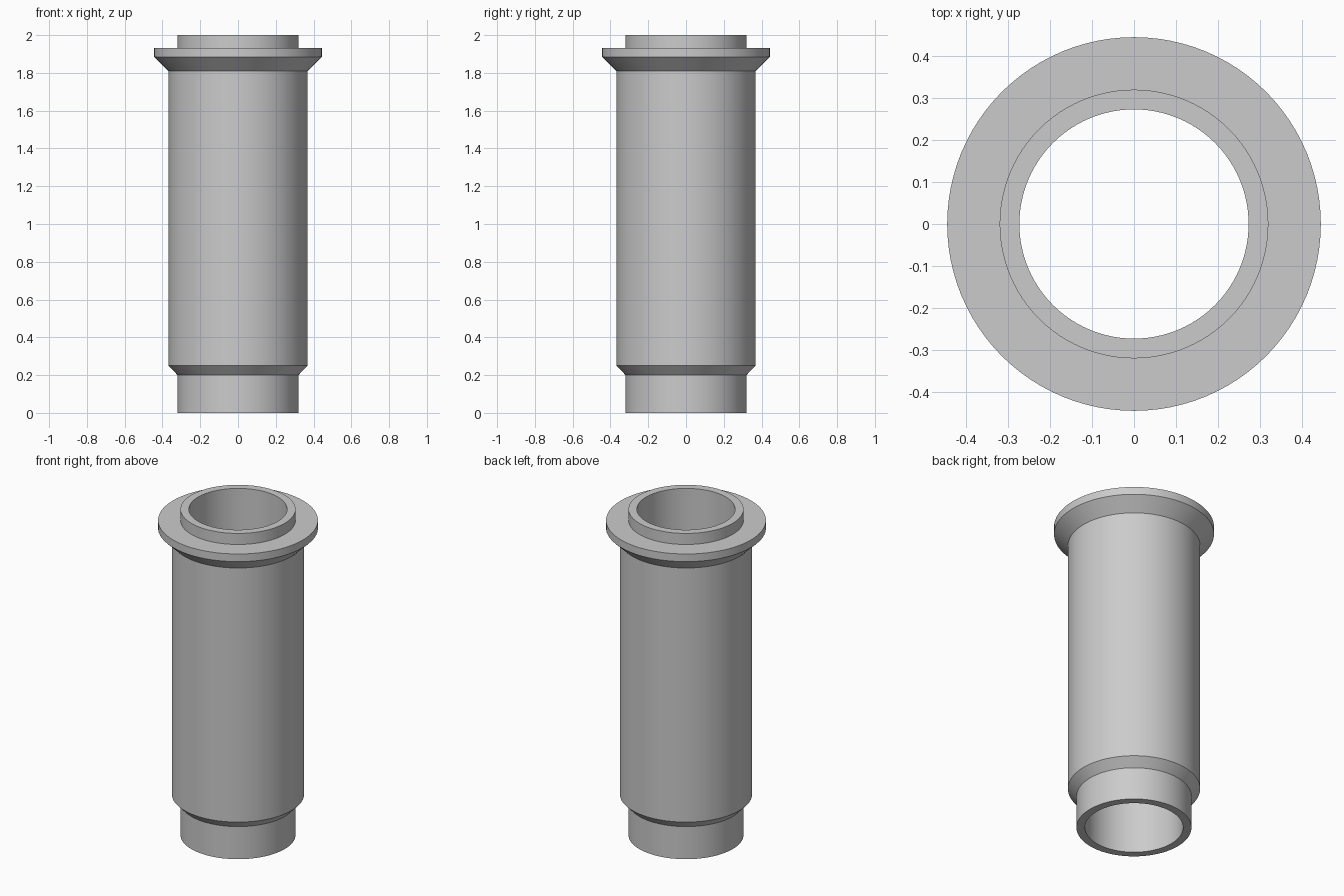
import bpy, bmesh, math

cube = bpy.data.objects.get("Cube")
if cube:
    bpy.data.objects.remove(cube, do_unlink=True)

SEGMENTS = 96
BORE = 0.273

# Plain grey finish
grey = bpy.data.materials.new("plain_grey")
grey.use_nodes = True
colour = (0.6, 0.6, 0.6, 1)
grey.diffuse_color = colour
grey.node_tree.nodes["Principled BSDF"].inputs["Base Color"].default_value = colour


def lathe(name, profile):
    """Spin a closed (radius, height) profile around the z axis."""
    bm = bmesh.new()
    verts = [bm.verts.new((r, 0, z)) for r, z in profile]
    edges = [bm.edges.new((a, b)) for a, b in zip(verts, verts[1:] + verts[:1])]
    bmesh.ops.spin(bm, geom=verts + edges, cent=(0, 0, 0), axis=(0, 0, 1),
                   angle=math.tau, steps=SEGMENTS, use_merge=True)
    bmesh.ops.remove_doubles(bm, verts=bm.verts, dist=1e-5)
    bmesh.ops.recalc_face_normals(bm, faces=bm.faces)
    mesh = bpy.data.meshes.new(name)
    bm.to_mesh(mesh)
    bm.free()
    mesh.materials.append(grey)
    obj = bpy.data.objects.new(name, mesh)
    bpy.context.collection.objects.link(obj)
    bpy.ops.object.select_all(action="DESELECT")
    obj.select_set(True)
    bpy.context.view_layer.objects.active = obj
    bpy.ops.object.shade_smooth_by_angle(angle=math.radians(30))
    return obj


# Hollow sleeve: lower spigot, chamfered body, flared flange, upper lip
lathe("flanged_sleeve", [
    (BORE, 0), (0.32, 0), (0.32, 0.2),
    (0.368, 0.25), (0.368, 1.81),
    (0.445, 1.885), (0.445, 1.932), (0.32, 1.932),
    (0.32, 2), (BORE, 2),
])
